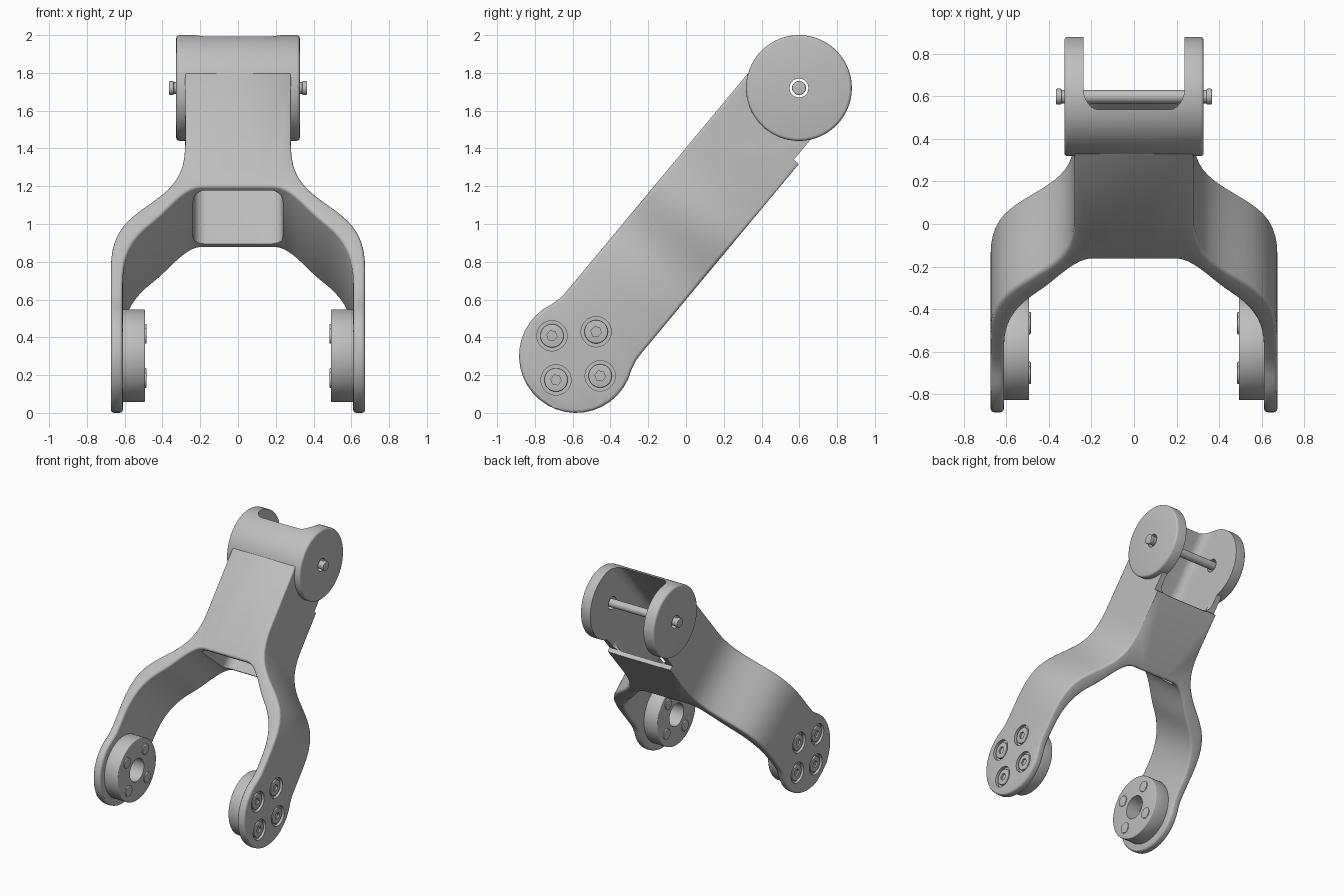
import bpy, bmesh, math
from mathutils import Matrix, Vector
from mathutils.geometry import interpolate_bezier

if "Cube" in bpy.data.objects:
    bpy.data.objects.remove(bpy.data.objects["Cube"])

# Tilted frame: local x = width, y = along the arm, z = across the arm
LOW_R, HUB_R = 0.302, 0.28
RISE, RUN = 1.418, 1.18
LENGTH = math.hypot(RISE, RUN)
FRAME = Matrix.Translation((0, -0.582, LOW_R)) @ Matrix.Rotation(math.atan2(RISE, RUN), 4, "X")

grey = bpy.data.materials.new("light_grey")
grey.use_nodes = True
COLOUR = (0.52, 0.52, 0.52, 1)
grey.diffuse_color = COLOUR
grey.node_tree.nodes["Principled BSDF"].inputs["Base Color"].default_value = COLOUR


def finish(name, bm):
    bmesh.ops.recalc_face_normals(bm, faces=bm.faces)
    mesh = bpy.data.meshes.new(name)
    bm.to_mesh(mesh)
    bm.free()
    mesh.materials.append(grey)
    obj = bpy.data.objects.new(name, mesh)
    obj.matrix_world = FRAME
    bpy.context.collection.objects.link(obj)
    return obj


def cylinder(name, r, x0, x1, y=0, z=0, round_by=0, sides=64):
    """Cylinder along x, with optionally rounded rims."""
    bm = bmesh.new()
    place = Matrix.Translation(((x0 + x1) / 2, y, z)) @ Matrix.Rotation(math.pi / 2, 4, "Y")
    bmesh.ops.create_cone(bm, cap_ends=True, segments=sides, radius1=r, radius2=r,
                          depth=abs(x1 - x0), matrix=place)
    if round_by:
        rims = [e for e in bm.edges if any(len(f.verts) > 4 for f in e.link_faces)]
        bmesh.ops.bevel(bm, geom=rims, offset=round_by, segments=3, profile=0.5, affect="EDGES")
    return finish(name, bm)


def box(name, lo, hi, axis=0, round_by=0):
    """Box between two corners, rounding the edges that run along one axis."""
    bm = bmesh.new()
    lo, hi = Vector(lo), Vector(hi)
    size = Matrix.Diagonal((*(hi - lo), 1))
    bmesh.ops.create_cube(bm, size=1, matrix=Matrix.Translation((lo + hi) / 2) @ size)
    if round_by:
        along = [e for e in bm.edges
                 if abs(e.verts[0].co[axis] - e.verts[1].co[axis]) > 1e-4]
        bmesh.ops.bevel(bm, geom=along, offset=round_by, segments=6, profile=0.5, affect="EDGES")
    return finish(name, bm)


def modify(obj, kind, **settings):
    mod = obj.modifiers.new(kind.lower(), kind)
    for key, value in settings.items():
        setattr(mod, key, value)
    bpy.context.view_layer.objects.active = obj
    bpy.ops.object.modifier_apply(modifier=mod.name)


def combine(obj, other, operation):
    modify(obj, "BOOLEAN", operation=operation, solver="EXACT", object=other)
    bpy.data.objects.remove(other)


def smooth(obj):
    bpy.ops.object.select_all(action="DESELECT")
    obj.select_set(True)
    bpy.context.view_layer.objects.active = obj
    bpy.ops.object.shade_smooth_by_angle(angle=math.radians(35))


def curve(*points, steps=10):
    return [tuple(p) for p in interpolate_bezier(*[Vector(p) for p in points], steps)]


# Forked arm: paired outer and inner stations (x, y, half width)
HALF = 0.257
stations = []
for i in range(13):
    a = math.radians(i * 9.6)
    y, h = -LOW_R * math.cos(a), LOW_R * math.sin(a)
    stations.append(((0.673, y), (0.61, y), h))
for y, h in ((0.18, 0.26), (0.23, HALF)):
    stations.append(((0.673, y), (0.61, y), h))
outer = curve((0.673, 0.40), (0.673, 0.64), (0.60, 0.72), (0.48, 0.83))
outer += curve((0.48, 0.83), (0.36, 0.94), (0.28, 1.02), (0.28, 1.25))[1:]
inner = curve((0.61, 0.30), (0.61, 0.50), (0.55, 0.61), (0.45, 0.71))
inner += curve((0.45, 0.71), (0.36, 0.80), (0.28, 0.955), (0.19, 0.955))[1:]
outer += [(0.28, 1.75), (0, 1.75)]
inner += [(0.1, 0.955), (0, 0.955)]
stations += [(o, i, HALF) for o, i in zip(outer, inner)]

bm = bmesh.new()
rings = [[bm.verts.new((*o, h)), bm.verts.new((*o, -h)), bm.verts.new((*i, -h)), bm.verts.new((*i, h))]
         for o, i, h in stations]
for a, b in zip(rings, rings[1:]):
    for k in range(4):
        n = (k + 1) % 4
        bm.faces.new((a[k], a[n], b[n], b[k]))
bmesh.ops.remove_doubles(bm, verts=bm.verts, dist=1e-5)
arm = finish("forked_arm", bm)
modify(arm, "MIRROR", use_clip=True)
modify(arm, "BEVEL", width=0.018, segments=3, limit_method="ANGLE",
       angle_limit=math.radians(40), use_clamp_overlap=False)

# Clearance under the hub, then the hub itself and its hollow
combine(arm, box("clearance", (-1, 1.535, -1), (1, 3, -0.222)), "DIFFERENCE")
combine(arm, cylinder("hub", HUB_R, -0.327, 0.327, LENGTH, 0, 0.016, 96), "UNION")
combine(arm, box("hollow", (-0.237, 0.8, -0.222), (0.237, 2.5, 0.222), 1, 0.07), "DIFFERENCE")
combine(arm, box("slot", (-0.237, 1.53, -0.6), (0.237, 2.5, 0.1), 2, 0.06), "DIFFERENCE")
combine(arm, cylinder("pin_hole", 0.05, -1, 1, LENGTH, sides=32), "DIFFERENCE")

# Bolt positions around each lower end
BOLT_R = 0.166
spots = [(BOLT_R * math.cos(k * math.pi / 2), BOLT_R * math.sin(k * math.pi / 2)) for k in range(4)]

for side, sign in (("left", 1), ("right", -1)):
    # Inner boss with a blind centre hole
    boss = cylinder(side + "_boss", 0.245, sign * 0.492, sign * 0.615, round_by=0.006)
    combine(boss, cylinder("bore", 0.09, sign * 0.4, sign * 0.608, sides=48), "DIFFERENCE")
    smooth(boss)
    for n, (y, z) in enumerate(spots, 1):
        # Recessed bolt head with a hex socket outside, bolt end inside
        combine(arm, cylinder("recess", 0.08, sign * 0.65, sign * 0.8, y, z, sides=40), "DIFFERENCE")
        head = cylinder(f"{side}_bolt_head_{n}", 0.062, sign * 0.645, sign * 0.668, y, z, 0.005, 32)
        combine(head, cylinder("socket", 0.028, sign * 0.655, sign * 0.8, y, z, sides=6), "DIFFERENCE")
        smooth(head)
        smooth(cylinder(f"{side}_bolt_end_{n}", 0.042, sign * 0.484, sign * 0.52, y, z, 0.005, 32))

    # Pin head
    smooth(cylinder(side + "_pin_head", 0.037, sign * 0.34, sign * 0.366, LENGTH, 0, 0.005, 32))
smooth(arm)

# Cross pin
smooth(cylinder("cross_pin", 0.032, -0.355, 0.355, LENGTH, sides=32))
